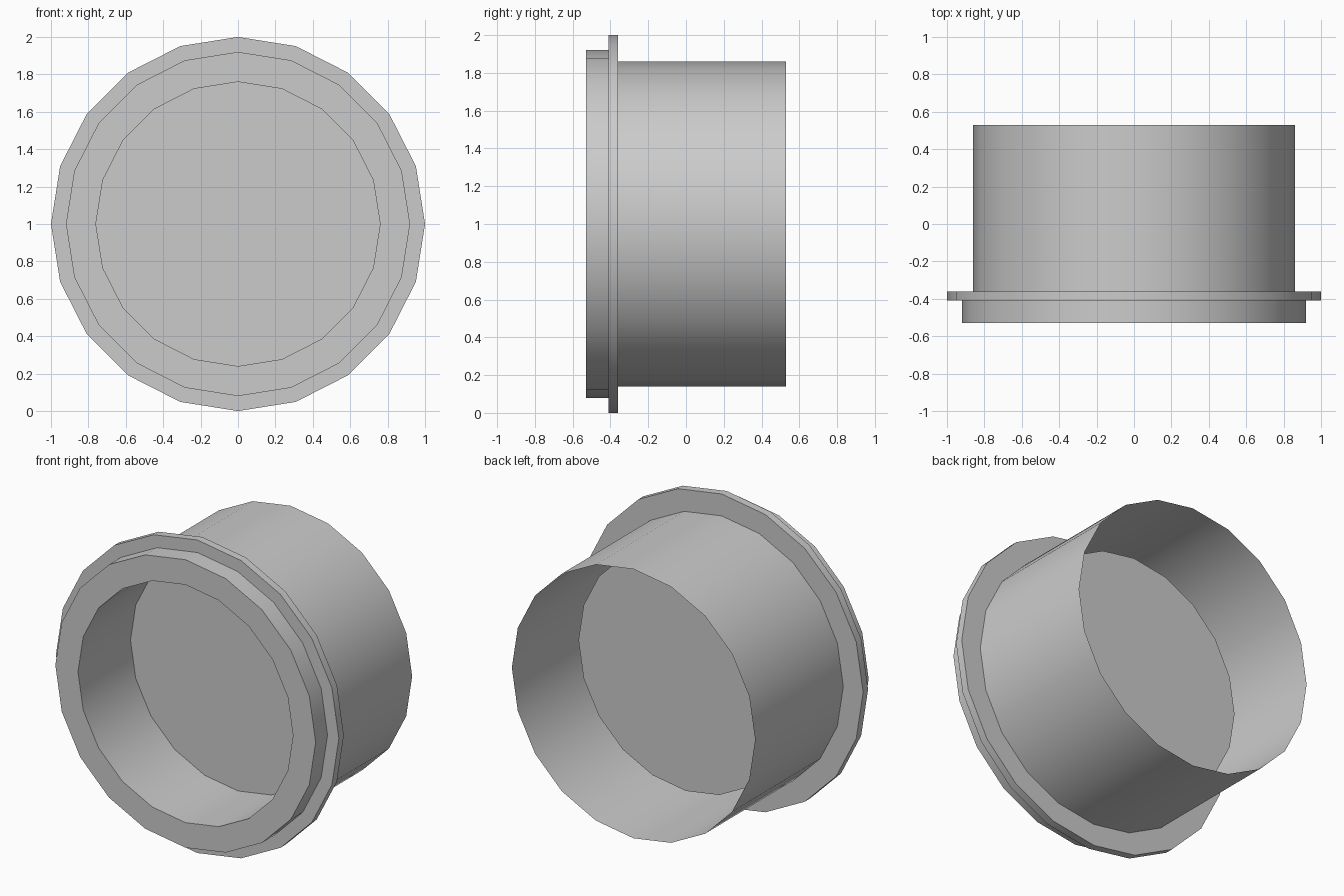
import bpy, bmesh, math

cube = bpy.data.objects.get("Cube")
if cube:
    bpy.data.objects.remove(cube, do_unlink=True)

SIDES = 20
CENTRE_Z = 1.0

# One plain grey for every part
grey = bpy.data.materials.new("light_grey")
grey.use_nodes = True
colour = (0.6, 0.6, 0.6, 1)
grey.diffuse_color = colour
grey.node_tree.nodes["Principled BSDF"].inputs["Base Color"].default_value = colour


def lathe(name, profile, cap_start=False):
    """Turn a (radius, y) profile around the front-to-back axis."""
    bm = bmesh.new()
    rings = []
    for radius, y in profile:
        ring = []
        for i in range(SIDES):
            t = math.tau * i / SIDES
            ring.append(bm.verts.new((radius * math.sin(t), y,
                                      CENTRE_Z + radius * math.cos(t))))
        rings.append(ring)
    for a, b in zip(rings, rings[1:]):
        for i in range(SIDES):
            j = (i + 1) % SIDES
            bm.faces.new((a[i], a[j], b[j], b[i]))
    if cap_start:
        bm.faces.new(rings[0][::-1])
    mesh = bpy.data.meshes.new(name)
    bm.to_mesh(mesh)
    bm.free()
    mesh.materials.append(grey)
    obj = bpy.data.objects.new(name, mesh)
    bpy.context.collection.objects.link(obj)
    bpy.ops.object.select_all(action='DESELECT')
    obj.select_set(True)
    bpy.context.view_layer.objects.active = obj
    bpy.ops.object.shade_smooth_by_angle(angle=math.radians(30))
    return obj


FRONT, BACK = -0.53, 0.53
FLANGE_FRONT, FLANGE_BACK = -0.41, -0.36
HOLE, RING, FLANGE, TUBE = 0.76, 0.92, 1.0, 0.86

# Recess closed by a flat disc halfway along the body
lathe("inner_cup", [(HOLE, 0), (HOLE, FRONT)], cap_start=True)

# Raised front ring
lathe("front_ring", [(HOLE, FRONT), (RING, FRONT), (RING, FLANGE_FRONT)])

# Thin, wide flange
lathe("flange", [(RING, FLANGE_FRONT), (FLANGE, FLANGE_FRONT),
                 (FLANGE, FLANGE_BACK), (TUBE, FLANGE_BACK)])

# Thin tube, open at the back
lathe("rear_tube", [(TUBE, FLANGE_BACK), (TUBE, BACK)])
